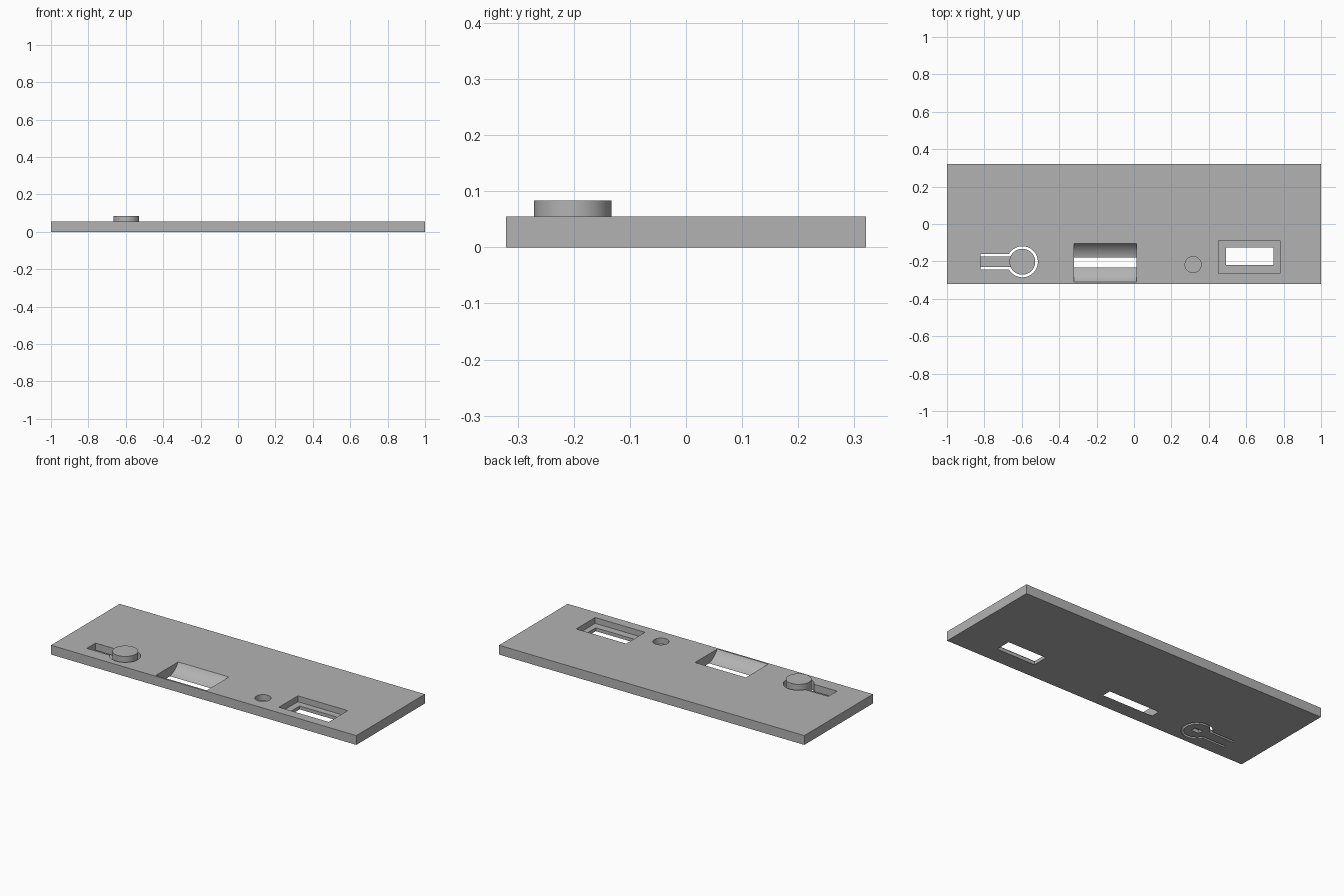
import bpy
import math

cube = bpy.data.objects.get("Cube")
if cube:
    bpy.data.objects.remove(cube, do_unlink=True)

GREY = (0.45, 0.45, 0.45, 1)
grey = bpy.data.materials.new("plain_grey")
grey.use_nodes = True
grey.diffuse_color = GREY
grey.node_tree.nodes["Principled BSDF"].inputs["Base Color"].default_value = GREY


def box(name, x0, x1, y0, y1, z0, z1):
    bpy.ops.mesh.primitive_cube_add(
        size=1, location=((x0 + x1) / 2, (y0 + y1) / 2, (z0 + z1) / 2))
    ob = bpy.context.object
    ob.name = name
    ob.scale = (x1 - x0, y1 - y0, z1 - z0)
    bpy.ops.object.transform_apply(location=False, rotation=False)
    ob.data.materials.append(grey)
    return ob


def cylinder(name, x, y, z0, z1, radius, sides=64):
    bpy.ops.mesh.primitive_cylinder_add(
        vertices=sides, radius=radius, depth=z1 - z0, location=(x, y, (z0 + z1) / 2))
    ob = bpy.context.object
    ob.name = name
    ob.data.materials.append(grey)
    return ob


def combine(target, tool, operation):
    """Apply a boolean and discard the tool object."""
    tool.hide_render = True
    mod = target.modifiers.new("boolean", "BOOLEAN")
    mod.operation = operation
    mod.solver = "EXACT"
    mod.object = tool
    bpy.context.view_layer.objects.active = target
    bpy.ops.object.modifier_apply(modifier=mod.name)
    bpy.data.objects.remove(tool, do_unlink=True)


def smooth(ob):
    bpy.ops.object.select_all(action="DESELECT")
    ob.select_set(True)
    bpy.context.view_layer.objects.active = ob
    bpy.ops.object.shade_smooth_by_angle(angle=math.radians(30))


TOP = 0.055
OVER = 0.2
BX, BY = -0.597, -0.202     # button centre
ARM_END = -0.82

# Flat base plate
plate = box("plate", -1, 1, -0.321, 0.321, 0, TOP)

# Keyhole opening around the spring button
combine(plate, cylinder("keyhole_round", BX, BY, -OVER, OVER, 0.083), "DIFFERENCE")
combine(plate, box("keyhole_slot", ARM_END, BX, BY - 0.041, BY + 0.041, -OVER, OVER),
        "DIFFERENCE")

# Curved trough that breaks through the underside
trough = cylinder("trough_cutter", 0, 0, -0.1665, 0.1665, 0.122, 128)
trough.rotation_euler.y = math.pi / 2
trough.location = (-0.1535, -0.207, 0.119)
bpy.context.view_layer.update()
combine(plate, trough, "DIFFERENCE")

# Blind round hole
combine(plate, cylinder("round_hole", 0.316, -0.217, 0.02, OVER, 0.043), "DIFFERENCE")

# Stepped rectangular window
combine(plate, box("window_recess", 0.453, 0.78, -0.264, -0.087, 0.02, OVER), "DIFFERENCE")
combine(plate, box("window_opening", 0.492, 0.745, -0.22, -0.126, -OVER, OVER), "DIFFERENCE")
smooth(plate)

# Spring button: raised disc on a thin flexible arm, small pocket beneath
button = cylinder("spring_button", BX, BY, 0, 0.083, 0.069)
combine(button, box("spring_arm", ARM_END, BX, BY - 0.028, BY + 0.028, 0, 0.02), "UNION")
combine(button, box("button_pocket", BX - 0.025, BX + 0.025, BY - 0.015, BY + 0.015,
                    -OVER, 0.02), "DIFFERENCE")
smooth(button)
